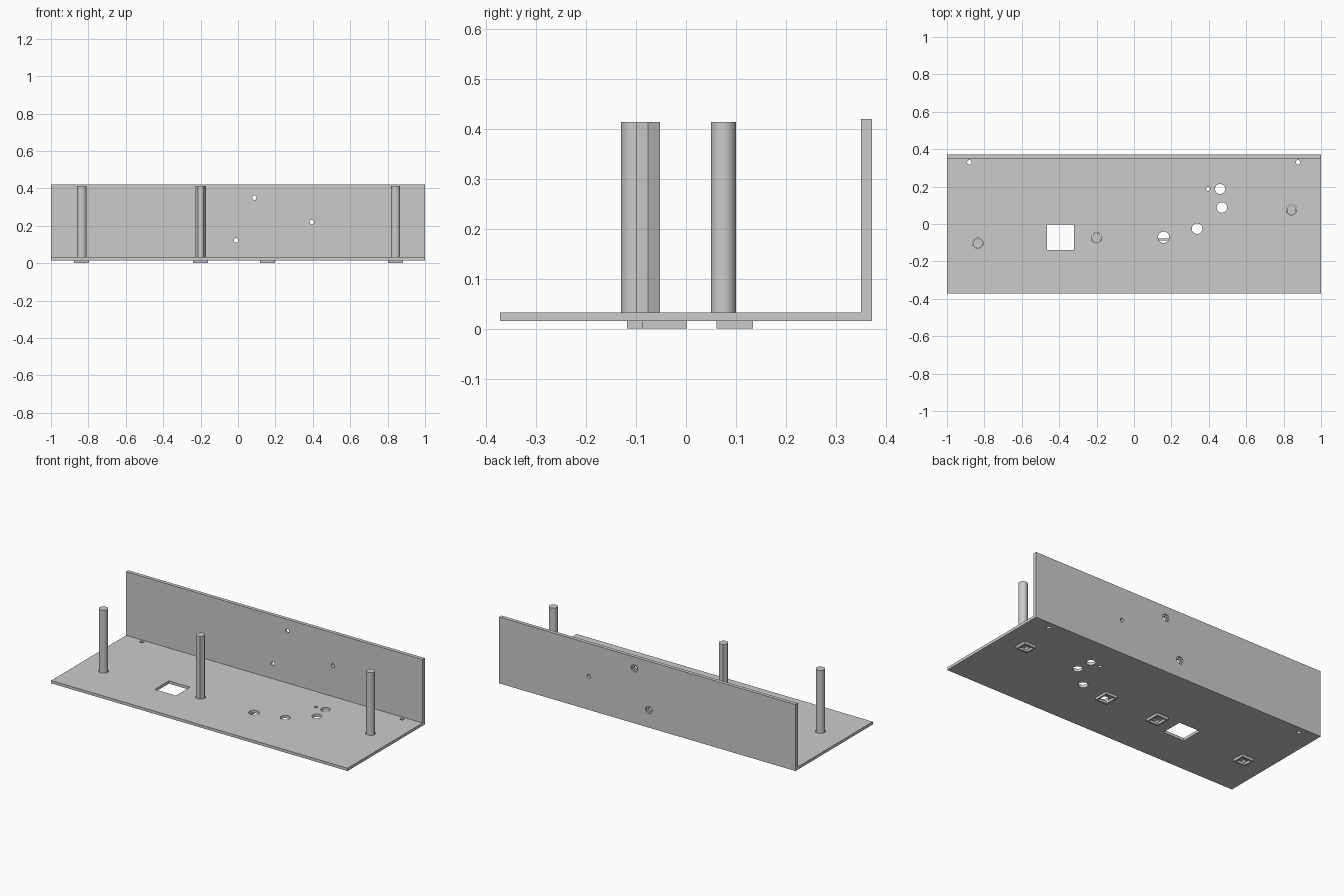
import bpy, bmesh, math
from mathutils import Matrix, Vector

if "Cube" in bpy.data.objects:
    bpy.data.objects.remove(bpy.data.objects["Cube"])


def make(name, bm):
    bmesh.ops.recalc_face_normals(bm, faces=bm.faces[:])
    me = bpy.data.meshes.new(name)
    bm.to_mesh(me)
    bm.free()
    ob = bpy.data.objects.new(name, me)
    bpy.context.collection.objects.link(ob)
    return ob


def extrude(name, pts, vec):
    bm = bmesh.new()
    f = bm.faces.new([bm.verts.new(p) for p in pts])
    r = bmesh.ops.extrude_face_region(bm, geom=[f])
    bmesh.ops.translate(bm, vec=vec, verts=[v for v in r["geom"] if isinstance(v, bmesh.types.BMVert)])
    return make(name, bm)


def box(name, x0, x1, y0, y1, z0, z1):
    return extrude(name, [(x0, y0, z0), (x1, y0, z0), (x1, y1, z0), (x0, y1, z0)], Vector((0, 0, z1 - z0)))


def cyl(name, loc, r, depth, sides=32, axis="Z", r2=None):
    bm = bmesh.new()
    m = Matrix.Translation(loc)
    if axis == "Y":
        m = m @ Matrix.Rotation(math.pi / 2, 4, "X")
    bmesh.ops.create_cone(bm, cap_ends=True, segments=sides, radius1=r, radius2=r, depth=depth, matrix=m)
    # one vertex points along x
    c = Vector(loc)
    if sides == 6:
        v = min(bm.verts, key=lambda v: abs(v.co.y - c.y))
        if abs(v.co.y - c.y) > 0.001:
            bmesh.ops.rotate(bm, cent=c, matrix=Matrix.Rotation(math.pi / 6, 3, "Z"), verts=bm.verts[:])
    return make(name, bm)


def cut(ob, cutter):
    mod = ob.modifiers.new("cut", "BOOLEAN")
    mod.operation = "DIFFERENCE"
    mod.solver = "EXACT"
    mod.object = cutter
    cutter.hide_render = True
    bpy.context.view_layer.objects.active = ob
    bpy.ops.object.modifier_apply(modifier=mod.name)
    bpy.data.objects.remove(cutter)


def smooth(ob):
    bpy.ops.object.select_all(action="DESELECT")
    ob.select_set(True)
    bpy.context.view_layer.objects.active = ob
    bpy.ops.object.shade_smooth_by_angle(angle=math.radians(30))


Z0, Z1, TOP = 0.015, 0.032, 0.42

# L-shaped base plate and back wall
profile = [(-0.372, Z0), (0.372, Z0), (0.372, TOP), (0.35, TOP), (0.35, Z1), (-0.372, Z1)]
bracket = extrude("bracket", [(-1, y, z) for y, z in profile], Vector((2, 0, 0)))

# square window and round holes in the base
cut(bracket, box("cutter", -0.465, -0.322, -0.138, -0.002, -0.1, 0.1))
base_holes = [(0.46, 0.187, 0.027), (0.47, 0.088, 0.028), (0.337, -0.025, 0.028), (0.158, -0.071, 0.03),
              (0.395, 0.187, 0.011), (-0.88, 0.33, 0.012), (0.877, 0.33, 0.012),
              (-0.835, -0.103, 0.028), (-0.2, -0.074, 0.028), (0.842, 0.076, 0.028)]
for x, y, r in base_holes:
    cut(bracket, cyl("cutter", (x, y, 0.02), r, 0.1))

# wall holes, two with a wider recess at the back
for x, z, recess in [(0.088, 0.35, True), (0.395, 0.22, False), (-0.01, 0.122, True)]:
    cut(bracket, cyl("cutter", (x, 0.36, z), 0.012, 0.1, axis="Y"))
    if recess:
        cut(bracket, cyl("cutter", (x, 0.387, z), 0.022, 0.05, axis="Y"))
smooth(bracket)

# two round posts and one hexagonal post
for name, x, y, r, sides in [("left_post", -0.835, -0.104, 0.026, 32), ("middle_hex_post", -0.2, -0.076, 0.028, 6),
                             ("right_post", 0.842, 0.075, 0.025, 32)]:
    z = Z1 - 0.004
    post = cyl(name, (x, y, (z + 0.414) / 2), r, 0.414 - z, sides)
    if sides > 6:
        smooth(post)

# open square frames under the base
for i, (x, y, w, d) in enumerate([(-0.837, -0.081, 0.08, 0.075), (-0.2, -0.043, 0.08, 0.09),
                                  (0.158, -0.043, 0.08, 0.09), (0.842, 0.098, 0.08, 0.073)]):
    frame = box(f"foot_frame_{i + 1}", x - w / 2, x + w / 2, y - d / 2, y + d / 2, 0, Z0)
    t = 0.01
    cut(frame, box("cutter", x - w / 2 + t, x + w / 2 - t, y - d / 2 + t, y + d / 2 - t, -0.1, 0.1))
